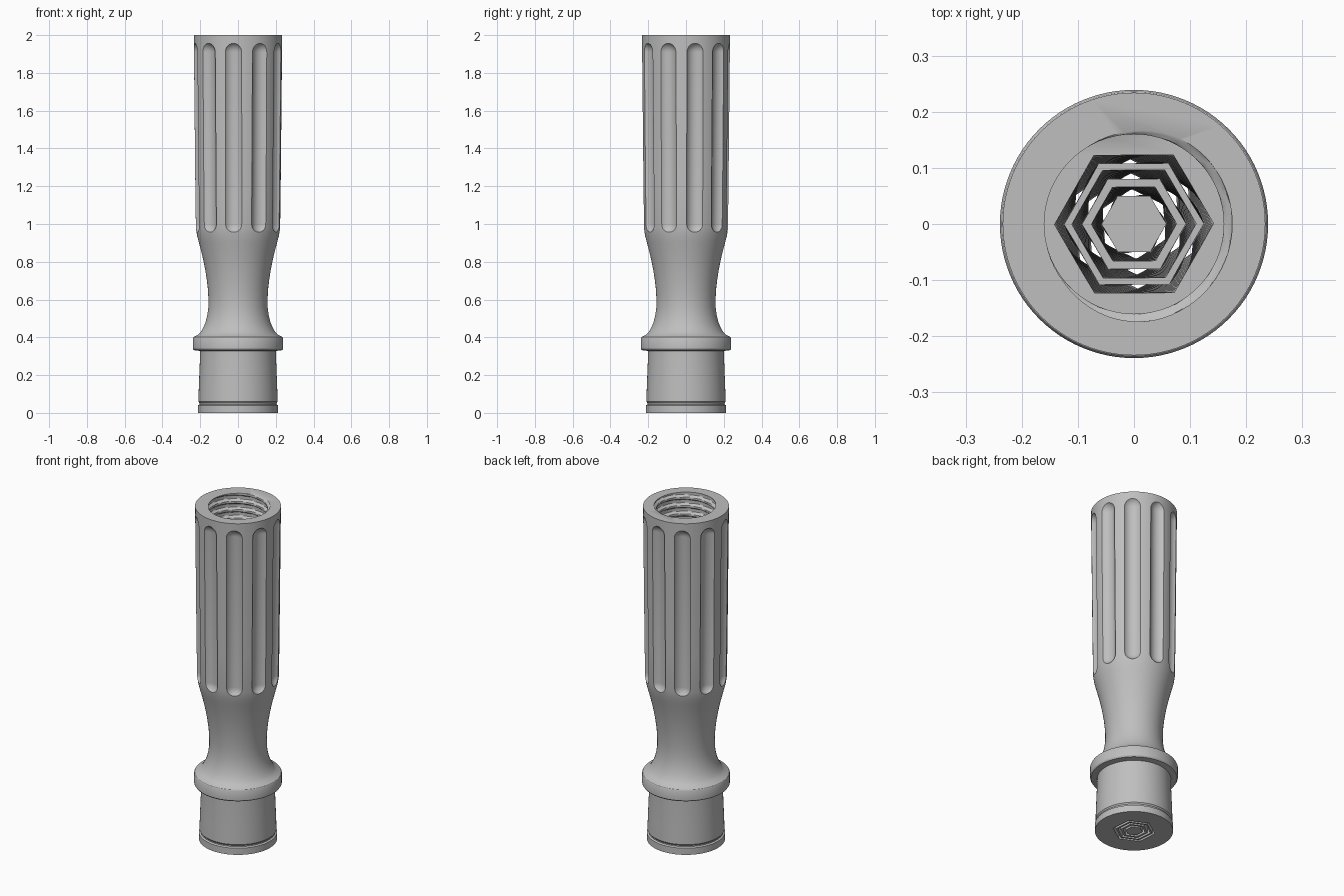
import bpy, bmesh, math

if "Cube" in bpy.data.objects:
    bpy.data.objects.remove(bpy.data.objects["Cube"])

SEG = 96


def loft(name, rings, closed=False):
    """Skin a stack of equal-length point rings; cap the ends or close into a tube."""
    bm = bmesh.new()
    rows = [[bm.verts.new(p) for p in ring] for ring in rings]
    pairs = list(zip(rows, rows[1:]))
    if closed:
        pairs.append((rows[-1], rows[0]))
    for a, b in pairs:
        n = len(a)
        for i in range(n):
            j = (i + 1) % n
            bm.faces.new((a[i], a[j], b[j], b[i]))
    if not closed:
        bm.faces.new(rows[0][::-1])
        bm.faces.new(rows[-1])
    bmesh.ops.recalc_face_normals(bm, faces=bm.faces)
    mesh = bpy.data.meshes.new(name)
    bm.to_mesh(mesh)
    bm.free()
    obj = bpy.data.objects.new(name, mesh)
    bpy.context.collection.objects.link(obj)
    return obj


def circle(r, z, n=SEG, x=0, y=0, turn=0):
    return [(x + r * math.cos(turn + math.tau * i / n),
             y + r * math.sin(turn + math.tau * i / n), z) for i in range(n)]


def cut(target, cutter):
    mod = target.modifiers.new("cut", 'BOOLEAN')
    mod.operation = 'DIFFERENCE'
    mod.solver = 'EXACT'
    mod.object = cutter
    bpy.context.view_layer.objects.active = target
    bpy.ops.object.modifier_apply(modifier=mod.name)
    bpy.data.objects.remove(cutter)


# Turned body: foot, groove, collar, waist and grip
profile = [(.213, 0), (.213, .04), (.204, .045), (.204, .052), (.210, .06),
           (.207, .15), (.201, .30), (.201, .328), (.234, .332), (.239, .34),
           (.239, .395), (.235, .402), (.210, .415), (.195, .432), (.182, .455),
           (.170, .485), (.162, .52), (.157, .56), (.157, .61), (.160, .66),
           (.166, .71), (.174, .76), (.184, .81), (.196, .86), (.208, .905),
           (.217, .94), (.223, .98), (.226, 1.2), (.230, 1.6), (.234, 2)]
handle = loft("handle", [circle(r, z) for r, z in profile])

# Ten round-ended flutes around the grip
FR = .055
for k in range(10):
    a = math.radians(-96 + 36 * k)
    path = []
    for i in range(1, 9):
        t = math.pi / 2 * i / 8
        path.append((FR * math.sin(t), 1.0 - FR * math.cos(t)))
    for i in range(0, 8):
        t = math.pi / 2 * i / 8
        path.append((FR * math.cos(t), 1.91 + FR * math.sin(t)))
    rings = []
    for r, z in path:
        d = .253 + .010 * (z - 1.0)
        rings.append(circle(r, z, 40, d * math.cos(a), d * math.sin(a), a))
    cut(handle, loft("flute_cutter", rings))

# Threaded bore: wall radius follows a helix
PITCH, FLOOR = .05, 1.6


def thread_radius(z, angle):
    p = ((z - 2) / PITCH - angle / math.tau + .45) % 1
    wave = max(0, min(1, 2.2 - abs(p - .5) * 6))
    return .16 + .015 * wave


steps = 120
bore = []
for s in range(steps + 1):
    z = FLOOR + (2.03 - FLOOR) * s / steps
    bore.append([(thread_radius(z, math.tau * i / 64) * math.cos(math.tau * i / 64),
                  thread_radius(z, math.tau * i / 64) * math.sin(math.tau * i / 64), z)
                 for i in range(64)])
cut(handle, loft("bore_cutter", bore))

# Three nested hexagonal ducts that twist and widen from the foot to the bore
LAYERS = 28
for outer, inner in ((.142, .125), (.111, .093), (.076, .058)):
    def hex_ring(r, s):
        t = s / LAYERS
        z = -.02 + (FLOOR + .04) * t
        return circle(r * (.82 + .18 * t), z, 6, turn=math.radians(35) * (1 - t))
    rings = [hex_ring(outer, s) for s in range(LAYERS + 1)]
    rings += [hex_ring(inner, s) for s in range(LAYERS, -1, -1)]
    cut(handle, loft("duct_cutter", rings, closed=True))

# Plain grey finish with crisp edges kept
grey = bpy.data.materials.new("grey")
grey.diffuse_color = (.52, .52, .52, 1)
grey.use_nodes = True
grey.node_tree.nodes["Principled BSDF"].inputs["Base Color"].default_value = grey.diffuse_color
handle.data.materials.clear()
handle.data.materials.append(grey)
for poly in handle.data.polygons:
    poly.material_index = 0
bpy.ops.object.select_all(action='DESELECT')
handle.select_set(True)
bpy.context.view_layer.objects.active = handle
bpy.ops.object.shade_smooth_by_angle(angle=math.radians(30))
